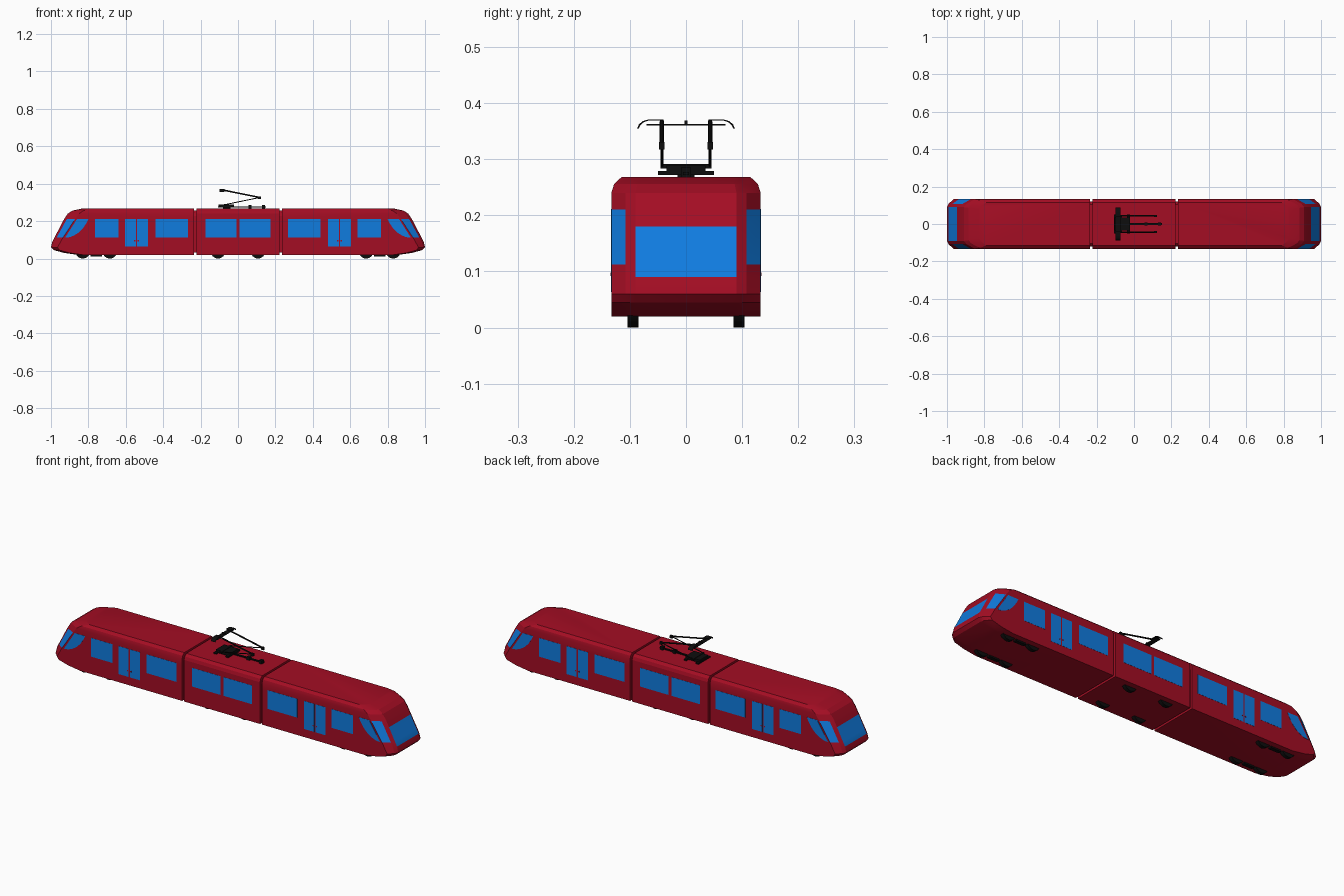
import bpy, bmesh, math
from mathutils import Vector

if "Cube" in bpy.data.objects:
    bpy.data.objects.remove(bpy.data.objects["Cube"])


def material(name, rgb):
    m = bpy.data.materials.new(name)
    m.diffuse_color = (*rgb, 1)
    m.use_nodes = True
    m.node_tree.nodes["Principled BSDF"].inputs["Base Color"].default_value = m.diffuse_color
    return m


RED = material("body_red", (0.37, 0.004, 0.017))
BLUE = material("window_blue", (0.005, 0.2, 0.74))
BLACK = material("running_gear_black", (0.004, 0.004, 0.004))


def finish(name, bm, *mats, smooth=None):
    bmesh.ops.recalc_face_normals(bm, faces=bm.faces)
    me = bpy.data.meshes.new(name)
    bm.to_mesh(me)
    bm.free()
    ob = bpy.data.objects.new(name, me)
    bpy.context.collection.objects.link(ob)
    for m in mats:
        me.materials.append(m)
    if smooth:
        bpy.ops.object.select_all(action='DESELECT')
        ob.select_set(True)
        bpy.context.view_layer.objects.active = ob
        bpy.ops.object.shade_smooth_by_angle(angle=math.radians(smooth))
    return ob


def prism(name, pts, axis, a, b, mat):
    """Extrude a 2D outline along x (points are y,z) or along y (points are x,z)."""
    bm = bmesh.new()
    ends = []
    for t in (a, b):
        ends.append([bm.verts.new((t, p, q) if axis == 'x' else (p, t, q)) for p, q in pts])
    n = len(pts)
    for ring in ends:
        bm.faces.new(ring)
    for i in range(n):
        j = (i + 1) % n
        bm.faces.new((ends[0][i], ends[0][j], ends[1][j], ends[1][i]))
    return finish(name, bm, mat)


def box(name, x, y, z, mat):
    return prism(name, [(x[0], z[0]), (x[1], z[0]), (x[1], z[1]), (x[0], z[1])], 'y', y[0], y[1], mat)


def rod(name, p, q, r, mat, sides=8):
    p, q = Vector(p), Vector(q)
    bm = bmesh.new()
    bmesh.ops.create_cone(bm, cap_ends=True, segments=sides, radius1=r, radius2=r, depth=(q - p).length)
    rot = (q - p).to_track_quat('Z', 'Y').to_matrix().to_4x4()
    rot.translation = (p + q) / 2
    bmesh.ops.transform(bm, matrix=rot, verts=bm.verts)
    return finish(name, bm, mat, smooth=40)


# Cab cars: horizontal slices (height, nose x, half width, corner depth)
W = 0.133
SLICES = [(.02, .86, W, .03), (.03, .93, W, .03), (.045, .985, W, .03), (.06, 1.0, W, .035),
          (.09, .993, W, .045), (.112, .981, W, .045), (.18, .946, W, .055), (.21, .93, W, .058),
          (.24, .91, W, .06), (.256, .885, .128, .06), (.268, .83, .115, .04)]


def cab(name, s):
    bm = bmesh.new()
    rings = []
    for z, xf, w, d in SLICES:
        k = w / W
        half = [(.234, w), (xf - d, w), (xf - .25 * d, .108 * k), (xf, .09 * k)]
        pts = [(x, -y) for x, y in half] + [(x, y) for x, y in reversed(half)]
        rings.append([bm.verts.new((s * x, y, z)) for x, y in pts])
    bm.faces.new(rings[0])
    bm.faces.new(rings[-1])
    for i in range(len(rings) - 1):
        zm = (SLICES[i][0] + SLICES[i + 1][0]) / 2
        for j in range(8):
            k = (j + 1) % 8
            f = bm.faces.new((rings[i][j], rings[i][k], rings[i + 1][k], rings[i + 1][j]))
            windscreen = j == 3 and .09 < zm < .18
            corner_glass = j in (1, 5) and .112 < zm < .21
            f.material_index = int(windscreen or corner_glass)
    finish(name, bm, RED, BLUE, smooth=20)


cab("left_cab_car", -1)
cab("right_cab_car", 1)


# Middle car and the narrower joints
def section(inset):
    half = [(W - inset, .02 + inset), (W - inset, .24 - inset), (.128 - inset, .256 - inset), (.115 - inset, .268 - inset)]
    return half + [(-y, z) for y, z in reversed(half)]


prism("middle_car", section(0), 'x', -.222, .222, RED)
for side, s in (("left", -1), ("right", 1)):
    prism(side + "_joint", section(.012), 'x', s * .215, s * .24, RED)

# Side windows and doors, repeated on both ends and both sides
Z0, Z1 = .112, .211
CAB_GLASS = [(.80, Z1), (.861, Z1), (.924, Z0), (.90, .114), (.875, .124), (.85, .14), (.828, .163), (.81, .19)]


def rect(x0, x1, z0=Z0, z1=Z1):
    return [(x0, z0), (x1, z0), (x1, z1), (x0, z1)]


PANES = {"middle_window": rect(.008, .175), "inner_window": rect(.267, .44), "outer_window": rect(.64, .765),
         "door_leaf_a": rect(.48, .539, .063), "door_leaf_b": rect(.546, .605, .063), "cab_window": CAB_GLASS}
for end, s in (("left", -1), ("right", 1)):
    for face, t in (("front", -1), ("back", 1)):
        for name, pts in PANES.items():
            prism(f"{name}_{end}_{face}", [(s * x, z) for x, z in pts], 'y', t * .131, t * .1338, BLUE)
        for n, x in (("a", .533), ("b", .552)):
            box(f"door_handle_{n}_{end}_{face}", (s * x - .003, s * x + .003),
                (t * .132, t * .1345), (.092, .098), RED)

# Wheels and bogie bars
for face, t in (("front", -1), ("back", 1)):
    for i, x in enumerate((-.83, -.685, -.107, .107, .685, .83)):
        rod(f"wheel_{i}_{face}", (x, t * .085, .04), (x, t * .104, .04), .04, BLACK, 24)
    for end, s in (("left", -1), ("right", 1)):
        box(f"bogie_bar_{end}_{face}", (s * .758 - .03, s * .758 + .03), (t * .085, t * .104), (.012, .03), BLACK)

# Pantograph base
box("pantograph_base", (-.105, -.022), (-.035, .035), (.274, .289), BLACK)
box("pantograph_foot", (-.08, -.04), (-.015, .015), (.266, .276), BLACK)
for i, x in enumerate((-.1, -.03)):
    box(f"base_crossbar_{i}", (x - .008, x + .008), (-.05, .05), (.272, .279), BLACK)
box("roof_rail", (-.03, .15), (-.005, .005), (.272, .277), BLACK)
for i, x in enumerate((.065, .137)):
    box(f"roof_rail_post_{i}", (x - .008, x + .008), (-.009, .009), (.266, .285), BLACK)

# Pantograph arms
box("lower_arm_axle", (-.076, -.064), (-.045, .045), (.283, .291), BLACK)
for face, t in (("front", -1), ("back", 1)):
    y = t * .043
    rod(f"lower_arm_{face}", (-.07, y, .288), (.115, y, .326), .0025, BLACK)
    rod(f"upper_arm_{face}", (.118, y, .326), (-.085, y, .367), .004, BLACK)
    box(f"arm_knuckle_{face}", (.108, .122), (y - .005, y + .005), (.317, .331), BLACK)
    # Curved collector horn
    outer = [(.04, .371), (.066, .371), (.077, .368), (.084, .362), (.087, .355)]
    inner = [(.084, .355), (.081, .361), (.075, .366), (.066, .369), (.04, .369)]
    prism(f"collector_horn_{face}", [(t * a, b) for a, b in outer + inner], 'x', -.098, -.072, BLACK)
box("collector_strip", (-.098, -.072), (-.07, .07), (.360, .3625), BLACK)
box("collector_centre", (-.095, -.075), (-.003, .003), (.362, .369), BLACK)
